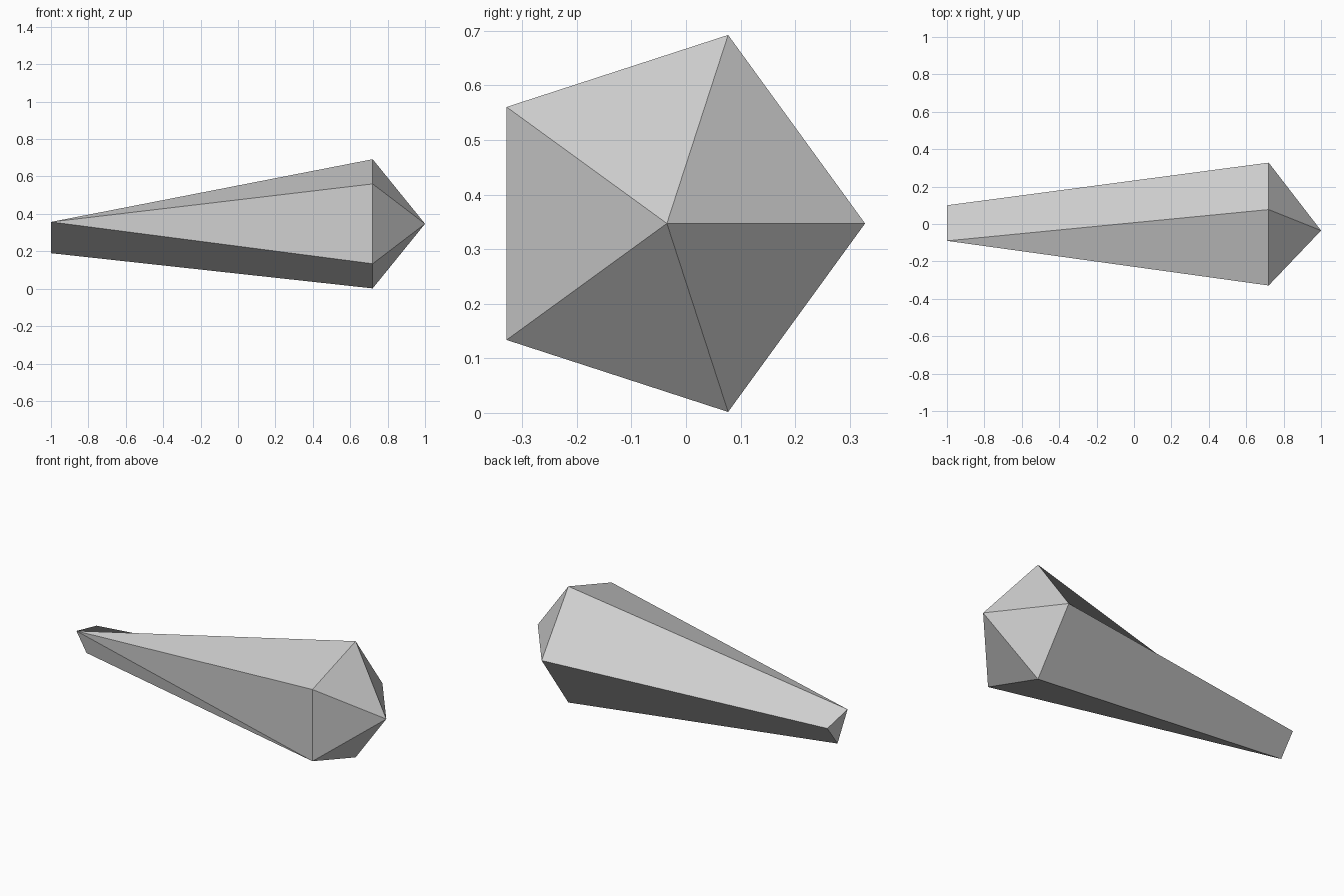
import bpy, bmesh, math

if "Cube" in bpy.data.objects:
    bpy.data.objects.remove(bpy.data.objects["Cube"])

# Single grey
grey = bpy.data.materials.new("plain grey")
grey.diffuse_color = (0.62, 0.62, 0.62, 1)
grey.use_nodes = True
grey.node_tree.nodes["Principled BSDF"].inputs["Base Color"].default_value = grey.diffuse_color

bm = bmesh.new()
CY, CZ, R = -0.035, 0.347, 0.363

# Regular pentagon at the thick end: 0 right, 1 top, 2 upper left, 3 lower left, 4 bottom
ring = [bm.verts.new((0.72, CY + R * math.cos(i * math.tau / 5), CZ + R * math.sin(i * math.tau / 5)))
        for i in range(5)]
# Pointed tip
tip = bm.verts.new((1.0, CY, CZ))
for i in range(5):
    bm.faces.new((ring[i], ring[(i + 1) % 5], tip))

# Small triangular thin end
a, b, c = (bm.verts.new((-1.0, y, z)) for y, z in ((-0.09, 0.357), (0.10, 0.316), (0.005, 0.19)))
bm.faces.new((a, b, c))

# Tapering sides between pentagon and triangle
for f in ((a, b, ring[0], ring[1]), (a, ring[1], ring[2]), (a, ring[2], ring[3]),
          (c, a, ring[3], ring[4])[::1], (b, c, ring[4], ring[0])):
    if f[0] is c:
        f = (c, ring[4], ring[3], a)
    bm.faces.new(f)
bmesh.ops.recalc_face_normals(bm, faces=bm.faces)

me = bpy.data.meshes.new("tapered_shard")
bm.to_mesh(me)
bm.free()
me.materials.append(grey)
obj = bpy.data.objects.new("tapered_shard", me)
bpy.context.collection.objects.link(obj)
